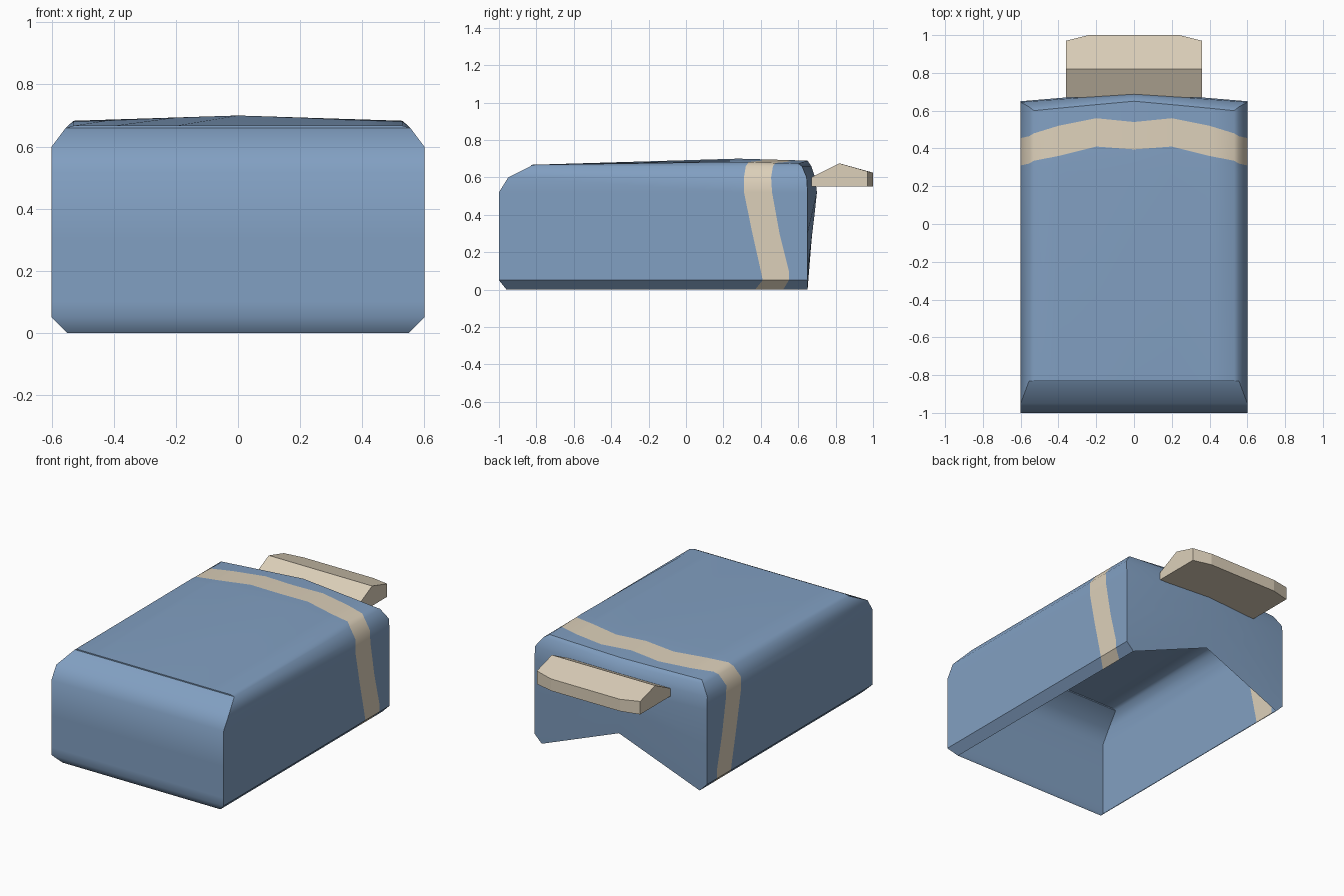
import bpy, bmesh, math

if "Cube" in bpy.data.objects:
    bpy.data.objects.remove(bpy.data.objects["Cube"])


def material(name, rgb):
    m = bpy.data.materials.new(name)
    m.diffuse_color = (*rgb, 1)
    m.use_nodes = True
    m.node_tree.nodes["Principled BSDF"].inputs["Base Color"].default_value = m.diffuse_color
    return m


blue = material("blanket blue", (0.222, 0.350, 0.540))
beige = material("linen beige", (0.72, 0.63, 0.49))


def finish(bm, name, mats):
    bmesh.ops.recalc_face_normals(bm, faces=bm.faces[:])
    me = bpy.data.meshes.new(name)
    bm.to_mesh(me)
    bm.free()
    ob = bpy.data.objects.new(name, me)
    bpy.context.collection.objects.link(ob)
    for m in mats:
        me.materials.append(m)
    return ob


# --- blanket: half cross-section levels from hem to middle of the top
# x, z, y at front, stripe start, stripe end, y at back
HALF = [
    (0.55, 0.00, -0.96, 0.37, 0.52, 0.65),
    (0.60, 0.05, -1.00, 0.41, 0.55, 0.65),
    (0.60, 0.10, -1.00, 0.40, 0.55, 0.65),
    (0.60, 0.30, -1.00, 0.355, 0.50, 0.65),
    (0.60, 0.52, -1.00, 0.31, 0.46, 0.65),
    (0.60, 0.60, -0.95, 0.31, 0.455, 0.645),
    (0.555, 0.66, -0.83, 0.32, 0.465, 0.62),
    (0.53, None, -0.83, 0.335, 0.48, 0.60),
    (0.40, None, -0.83, 0.36, 0.52, 0.613),
    (0.20, None, -0.83, 0.41, 0.56, 0.632),
    (0.00, None, -0.83, 0.395, 0.54, 0.65),
]
N = len(HALF)
TOP = 6  # last level below the top sheet


def top_z(x, y):
    """Slightly crowned top sheet, highest on the centre line."""
    crown = 1 - x / 0.53
    mid = 0.683 + 0.017 * crown
    if y < 0.28:
        t = (y + 0.83) / 1.11
        return 0.667 + (mid - 0.667) * t
    return mid - 0.010 * (y - 0.28) / 0.35


bm = bmesh.new()


def arch(pick):
    """One row of vertices from the left hem over the top to the right hem."""
    pts = []
    for h in HALF:
        y = pick(h)
        pts.append((h[0], y, top_z(h[0], y) if h[1] is None else h[1]))
    left = [bm.verts.new((-x, y, z)) for x, y, z in pts[:-1]]
    right = [bm.verts.new(p) for p in reversed(pts)]
    return left + right


rows = [arch(f) for f in (lambda h: h[2], lambda h: 0.28, lambda h: h[3],
                          lambda h: h[4], lambda h: h[5])]
for r, (a, b) in enumerate(zip(rows, rows[1:])):
    for i in range(len(a) - 1):
        f = bm.faces.new((a[i], a[i + 1], b[i + 1], b[i]))
        f.material_index = 1 if r == 2 else 0

# front drop
fr = rows[0]
for i in range(TOP):
    bm.faces.new((fr[i], fr[i + 1], fr[-2 - i], fr[-1 - i]))
bm.faces.new(fr[TOP:len(fr) - TOP])

# back drop, bowed outward with a raised hem in the middle
bk = rows[-1]
MID = [(0.667, 0.22), (0.671, 0.26), (0.675, 0.30), (0.687, 0.40),
       (0.70, 0.52), (0.69, 0.60), (0.67, 0.66)]
mid = [bm.verts.new((0, y, z)) for y, z in MID]
for side in (bk, bk[::-1]):
    for i in range(TOP):
        bm.faces.new((side[i], side[i + 1], mid[i + 1], mid[i]))
    bm.faces.new(side[TOP:N] + [mid[TOP]])

blanket = finish(bm, "blanket", [blue, beige])
bpy.context.view_layer.objects.active = blanket
blanket.select_set(True)
bpy.ops.object.shade_smooth_by_angle(angle=math.radians(42))

# --- pillow: ridged slab with clipped rear corners
bm = bmesh.new()
LOW, HALF_W = 0.55, 0.36
# x, y, top z down the left half, front to back
OUT = [(HALF_W, 0.67, 0.60), (HALF_W, 0.82, 0.675),
       (HALF_W, 0.97, 0.632), (0.24, 1.00, 0.625)]
loop = OUT + [(-x, y, z) for x, y, z in reversed(OUT)]
hi = [bm.verts.new(p) for p in loop]
lo = [bm.verts.new((x, y, LOW)) for x, y, z in loop]
for i in range(8):
    j = (i + 1) % 8
    bm.faces.new((hi[i], hi[j], lo[j], lo[i]))
bm.faces.new(lo)
bm.faces.new((hi[0], hi[1], hi[6], hi[7]))
bm.faces.new(hi[1:7])
finish(bm, "pillow", [beige])
